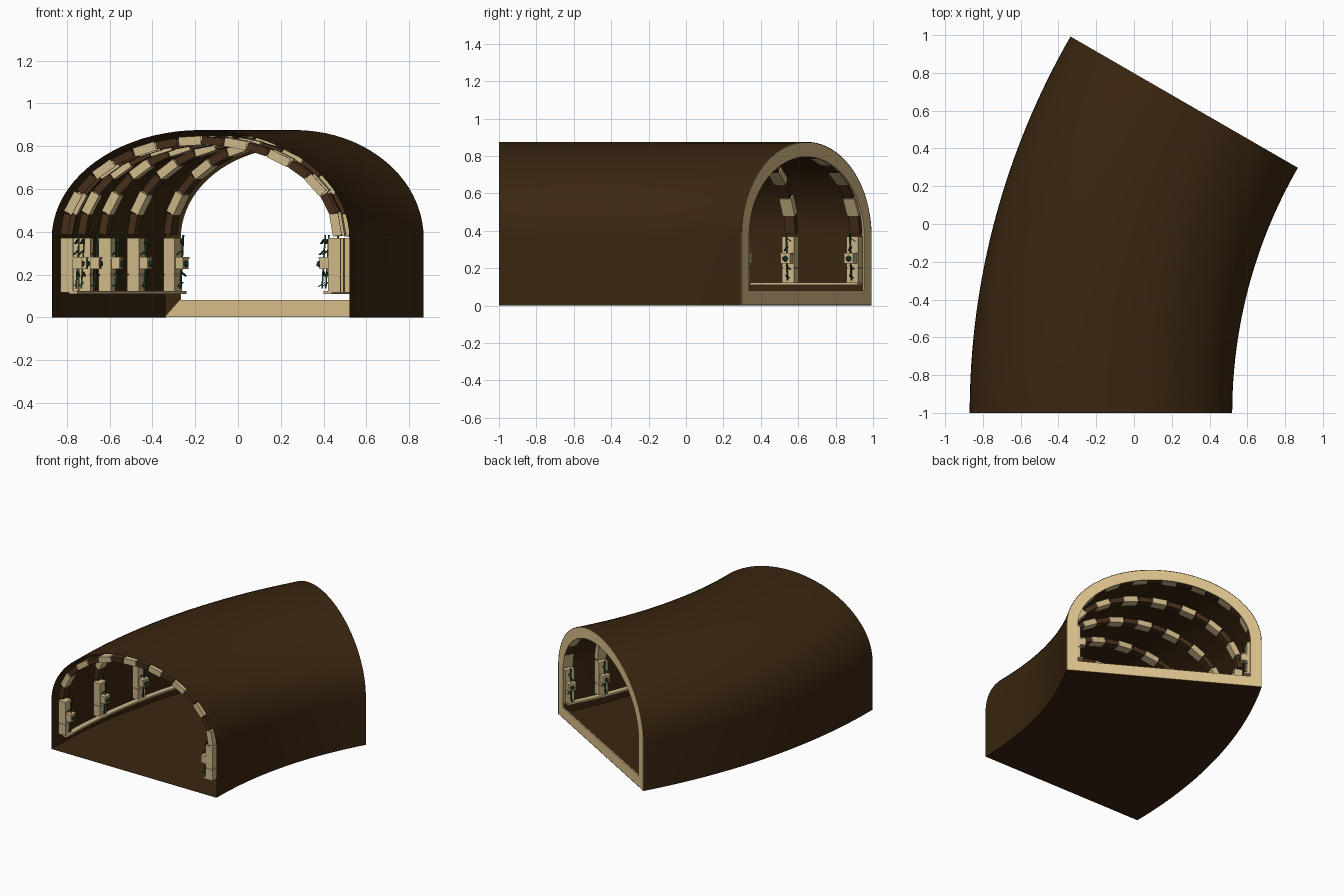
import bpy, bmesh, math
from mathutils import Matrix, Vector

cube = bpy.data.objects.get("Cube")
if cube:
    bpy.data.objects.remove(cube, do_unlink=True)

# Passage dimensions: a 30 degree bend to the right
RADIUS, CENTRE_X, FRONT_Y = 3.29, 3.115, -1.0
BEND = math.radians(30)
HALF, WALL, RISE = 0.695, 0.37, 0.505
ROWS = [math.radians(0.9 + 5.64 * i) for i in range(6)]


def material(name, r, g, b):
    m = bpy.data.materials.new(name)
    m.use_nodes = True
    m.diffuse_color = (r, g, b, 1)
    bsdf = next(n for n in m.node_tree.nodes if n.type == 'BSDF_PRINCIPLED')
    bsdf.inputs["Base Color"].default_value = (r, g, b, 1)
    return m


BROWN = material("dark brown", 0.042, 0.019, 0.005)
CREAM = material("cream", 0.72, 0.54, 0.26)
STONE = material("pale stone", 0.62, 0.48, 0.25)
BRICK = material("brown brick", 0.06, 0.027, 0.01)
GREEN = material("leaf green", 0.017, 0.065, 0.03)


def place(u, angle, z):
    """Point u to the right of the passage centreline, at an angle along the bend."""
    r = RADIUS - u
    return Vector((CENTRE_X - r * math.cos(angle), FRONT_Y + r * math.sin(angle), z))


def profile(d, steps=40):
    """Arch outline inset by d, from the left foot over to the right foot."""
    pts = [(d - HALF, d)]
    for i in range(steps + 1):
        a = math.pi * i / steps
        pts.append((-(HALF - d) * math.cos(a), WALL + (RISE - d) * math.sin(a)))
    return pts + [(HALF - d, d)]


def finish(name, bm, mats, smooth=False):
    mesh = bpy.data.meshes.new(name)
    bm.to_mesh(mesh)
    bm.free()
    for m in mats:
        mesh.materials.append(m)
    ob = bpy.data.objects.new(name, mesh)
    bpy.context.collection.objects.link(ob)
    if smooth:
        bpy.ops.object.select_all(action='DESELECT')
        ob.select_set(True)
        bpy.context.view_layer.objects.active = ob
        bpy.ops.object.shade_smooth_by_angle(angle=math.radians(40))
    return ob


def loft(bm, loops, closed=False):
    """Skin a list of closed outlines."""
    rings = [[bm.verts.new(p) for p in loop] for loop in loops]
    pairs = list(zip(rings, rings[1:] + rings[:1])) if closed else list(zip(rings, rings[1:]))
    for a, b in pairs:
        for i in range(len(a)):
            j = (i + 1) % len(a)
            bm.faces.new((a[i], a[j], b[j], b[i]))


def frame(u, angle, z, roll=0):
    return (Matrix.Translation(place(u, angle, z)) @ Matrix.Rotation(-angle, 4, 'Z')
            @ Matrix.Rotation(roll, 4, 'Y'))


def box(bm, mat, size):
    bmesh.ops.create_cube(bm, size=1, matrix=mat @ Matrix.Diagonal((*size, 1)))


# Shell: thin curved walls, vault and floor, open at both ends
bm = bmesh.new()
loft(bm, [[place(u, BEND * k / 32, z) for u, z in profile(0)] for k in range(33)])
bmesh.ops.recalc_face_normals(bm, faces=bm.faces)
finish("tunnel_shell", bm, [BROWN], True)

# Rim around the far opening; the arch is dark on its inner side
bm = bmesh.new()
near = BEND - 0.003
loft(bm, [[place(u, a, z) for u, z in profile(d)]
          for d, a in ((0.002, BEND), (0.08, BEND), (0.08, near), (0.002, near))], True)
bmesh.ops.recalc_face_normals(bm, faces=bm.faces)
inward = Vector((math.sin(BEND), math.cos(BEND), 0))
for f in bm.faces:
    if f.normal.dot(inward) < -0.8 and f.calc_center_median().z > 0.12:
        f.material_index = 1
finish("far_rim", bm, [CREAM, BROWN], True)

# Brick ribs: alternating bricks round the vault
COUNT = 16
A, B = HALF - 0.06, RISE - 0.06
samples = [math.pi * i / 400 for i in range(401)]
lengths = [0]
for a, b in zip(samples, samples[1:]):
    lengths.append(lengths[-1] + math.hypot(A * (math.cos(b) - math.cos(a)),
                                            B * (math.sin(b) - math.sin(a))))
pitch = lengths[-1] / COUNT
pale, dark = bmesh.new(), bmesh.new()
for angle in ROWS:
    for i in range(COUNT):
        k = next(n for n, s in enumerate(lengths) if s >= (i + 0.5) * pitch)
        t = samples[k]
        roll = -math.atan2(B * math.cos(t), A * math.sin(t))
        m = frame(-A * math.cos(t), angle, WALL + 0.01 + B * math.sin(t), roll)
        if i % 2:
            box(pale, m, (pitch * 0.98, 0.07, 0.042))
        else:
            box(dark, m, (pitch * 0.92, 0.06, 0.036))
finish("pale_bricks", pale, [STONE])
finish("brown_bricks", dark, [BRICK])

# Pillars, planters and plants on both walls
pillars, planters, plants = bmesh.new(), bmesh.new(), bmesh.new()
for angle in ROWS:
    for side in (-1, 1):
        u = side * (HALF - 0.07)
        for low, high in ((0.115, 0.197), (0.202, 0.37)):
            box(pillars, frame(u, angle, (low + high) / 2), (0.06, 0.07, high - low))
        box(pillars, frame(u, angle, 0.2), (0.052, 0.062, 0.02))
        u = side * (HALF - 0.12)
        box(planters, frame(u, angle, 0.25), (0.04, 0.055, 0.05))
        box(planters, frame(u, angle, 0.278), (0.046, 0.062, 0.008))
        m = frame(u - side * 0.018, angle, 0.25)
        bmesh.ops.create_icosphere(plants, subdivisions=1, radius=0.018, matrix=m)
        # Stem with alternating leaves
        box(plants, frame(u, angle, 0.26, 0.06), (0.007, 0.007, 0.25))
        for n in range(5):
            lean = 0.6 if n % 2 else -0.6
            leaf = frame(u, angle, 0.16 + 0.05 * n) @ Matrix.Rotation(n * 1.3, 4, 'Z')
            box(plants, leaf @ Matrix.Rotation(lean, 4, 'Y') @ Matrix.Translation((lean / 50, 0, 0)),
                (0.036, 0.012, 0.004))
finish("pillars", pillars, [STONE])
finish("planters", planters, [STONE])
finish("plants", plants, [GREEN])

# Low ledges running along both walls
for name, side in (("right_ledge", -1), ("left_ledge", 1)):
    bm = bmesh.new()
    inner, outer = side * (HALF - 0.12), side * (HALF - 0.08)
    section = [(inner, 0.11), (outer, 0.11), (outer, 0.124), (inner, 0.124)]
    loft(bm, [[place(u, 0.005 + (BEND - 0.01) * k / 32, z) for u, z in section]
              for k in range(33)])
    bmesh.ops.holes_fill(bm, edges=bm.edges)
    bmesh.ops.recalc_face_normals(bm, faces=bm.faces)
    finish(name, bm, [STONE])
